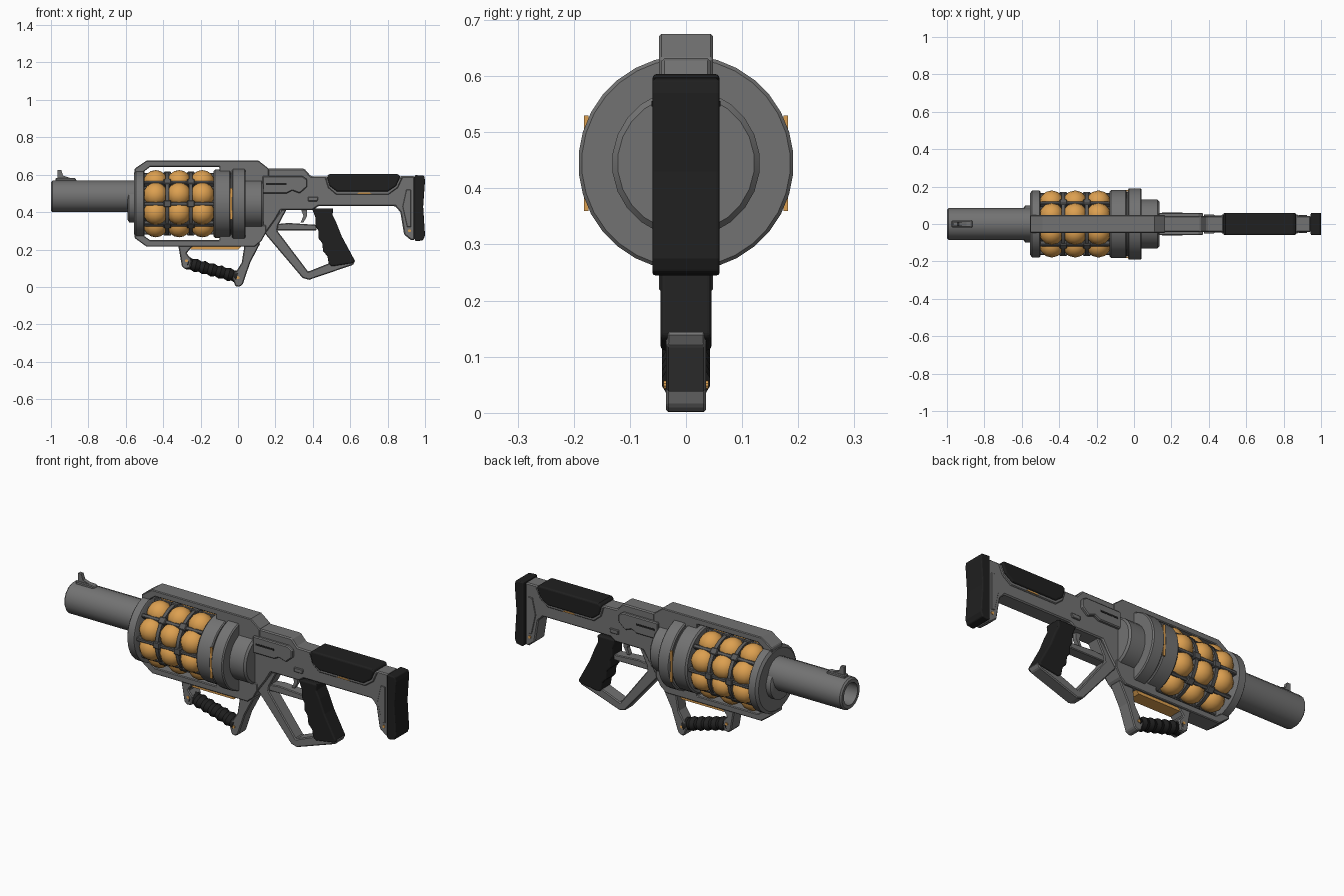
import bpy, bmesh, math
from mathutils import Matrix, Vector

if "Cube" in bpy.data.objects:
    bpy.data.objects.remove(bpy.data.objects["Cube"])


def material(name, col):
    m = bpy.data.materials.new(name)
    m.diffuse_color = (*col, 1)
    m.use_nodes = True
    m.node_tree.nodes["Principled BSDF"].inputs["Base Color"].default_value = m.diffuse_color
    return m


GREY = material("gunmetal grey", (0.17, 0.17, 0.17))
STRAP = material("strap grey", (0.10, 0.10, 0.10))
DARK = material("black rubber", (0.014, 0.014, 0.014))
ORANGE = material("orange", (0.72, 0.35, 0.08))
CZ = 0.445  # drum axis height


def finish(name, bm, mat, bevel=0.0, smooth=True, segs=1):
    bmesh.ops.remove_doubles(bm, verts=bm.verts, dist=1e-5)
    bmesh.ops.recalc_face_normals(bm, faces=bm.faces)
    me = bpy.data.meshes.new(name)
    bm.to_mesh(me)
    bm.free()
    me.materials.append(mat)
    ob = bpy.data.objects.new(name, me)
    bpy.context.collection.objects.link(ob)
    if smooth:
        bpy.context.view_layer.objects.active = ob
        ob.select_set(True)
        bpy.ops.object.shade_smooth_by_angle(angle=math.radians(35))
        ob.select_set(False)
    if bevel:
        b = ob.modifiers.new("bevel", 'BEVEL')
        b.width, b.segments, b.limit_method = bevel, segs, 'ANGLE'
        b.angle_limit = math.radians(40)
    return ob


def prism(name, pts, half, mat, bevel=0.0, segs=1, y=0.0):
    """Side profile (x, z) extruded across y."""
    bm = bmesh.new()
    f = bm.faces.new([bm.verts.new((px, y - half, pz)) for px, pz in pts])
    new = bmesh.ops.extrude_face_region(bm, geom=[f])["geom"]
    bmesh.ops.translate(bm, vec=(0, 2 * half, 0),
                        verts=[v for v in new if isinstance(v, bmesh.types.BMVert)])
    return finish(name, bm, mat, bevel, False, segs)


def lathe(name, prof, mat, n=32, mtx=None, closed=False):
    """Profile (x, radius) revolved about the x axis."""
    bm = bmesh.new()
    rings = []
    for px, r in prof:
        rings.append([bm.verts.new((px, r * math.cos(2 * math.pi * (i + .5) / n),
                                    r * math.sin(2 * math.pi * (i + .5) / n))) for i in range(n)])
    pairs = list(zip(rings, rings[1:]))
    if closed:
        pairs.append((rings[-1], rings[0]))
    for a, b in pairs:
        for i in range(n):
            j = (i + 1) % n
            bm.faces.new((a[i], a[j], b[j], b[i]))
    if not closed:
        bm.faces.new(rings[0])
        bm.faces.new(rings[-1])
    bm.transform(mtx or Matrix.Translation((0, 0, CZ)))
    return finish(name, bm, mat)


# Barrel with open bore, and front sight
up = Matrix.Translation((0, 0, 0.484))
lathe("barrel", [(-1, .078), (-.992, .086), (-.5, .086), (-.5, .06), (-1, .06)], GREY, 16, up, True)
lathe("bore_plug", [(-.72, .062), (-.71, .062)], DARK, 16, up)
prism("sight_base", [(-.975, .56), (-.975, .582), (-.87, .582), (-.86, .56)], .018, GREY, .004)
prism("front_sight", [(-.965, .575), (-.965, .625), (-.945, .625), (-.935, .595), (-.89, .58)], .01, GREY)

# Drum housing: front disc, axle boss, rear rings, rear cap
lathe("axle_boss", [(-.592, .085), (-.582, .1), (-.54, .1)], GREY, 24)
lathe("front_disc", [(-.556, .165), (-.545, .18), (-.505, .18), (-.5, .172)], GREY, 32)
lathe("rear_ring_front", [(-.13, .175), (-.122, .183), (-.045, .183), (-.04, .178)], GREY, 32)
lathe("rear_seam", [(-.045, .172), (-.028, .172)], STRAP, 32)
lathe("rear_ring_back", [(-.032, .185), (-.026, .192), (.034, .192), (.04, .186)], GREY, 32)
lathe("rear_cap", [(.03, .132), (.125, .132), (.135, .122)], GREY, 24)
lathe("drum_core", [(-.51, .125), (-.12, .125)], STRAP, 24)

# Orange charges: 3 rows of 8
bm = bmesh.new()
for cx in (-.44, -.315, -.19):
    for k in range(8):
        a = math.radians(22.5 + 45 * k)
        bmesh.ops.create_uvsphere(bm, u_segments=12, v_segments=8, radius=.066, matrix=Matrix.Translation(
            (cx, .123 * math.cos(a), CZ + .123 * math.sin(a))))
finish("drum_charges", bm, ORANGE)

# Cage straps: bands between rows and bars between columns
for i, cx in enumerate((-.3775, -.2525)):
    lathe(f"cage_band_{i}", [(cx - .009, .168), (cx + .009, .168), (cx + .009, .12), (cx - .009, .12)],
          STRAP, 24, None, True)
bm = bmesh.new()
for k in range(8):
    rot = Matrix.Translation((0, 0, CZ)) @ Matrix.Rotation(math.radians(45 * k), 4, 'X')
    bmesh.ops.create_cube(bm, size=1, matrix=rot @ Matrix.Translation((-.315, 0, .15))
                          @ Matrix.Diagonal((.39, .02, .03, 1)))
    for cx in (-.3775, -.2525):
        bmesh.ops.create_cube(bm, size=1, matrix=rot @ Matrix.Translation((cx, 0, .155))
                              @ Matrix.Diagonal((.04, .036, .032, 1)))
finish("cage_bars", bm, STRAP, .004, False)

# Frame beams above and below the drum
prism("top_beam", [(-.553, .56), (-.553, .632), (-.49, .675), (.11, .675), (.165, .632), (.165, .56),
                   (-.1, .56), (-.1, .642), (-.47, .642), (-.505, .615), (-.505, .56)], .048, GREY, .004)
prism("bottom_beam", [(-.553, .33), (-.553, .262), (-.49, .216), (.09, .216), (.125, .245), (.15, .29),
                      (.15, .33), (-.1, .33), (-.1, .25), (-.47, .25), (-.505, .275), (-.505, .33)],
      .048, GREY, .004)
prism("under_plate", [(-.255, .218), (-.255, .2), (0, .2), (.02, .218)], .036, ORANGE)

# Receiver and stock in one silhouette
prism("receiver_stock", [(.05, .3), (.05, .632), (.355, .632), (.39, .592), (.48, .59), (.49, .535),
                         (.53, .505), (.8, .505), (.845, .54), (.865, .592), (.945, .592), (.945, .25),
                         (.925, .25), (.888, .28), (.868, .4), (.84, .432), (.43, .432), (.4, .412),
                         (.23, .412), (.2, .36), (.15, .29)], .044, GREY, .006)
prism("cheek_pad", [(.475, .592), (.49, .54), (.53, .51), (.8, .51), (.845, .54), (.868, .592),
                    (.855, .604), (.49, .604)], .06, DARK, .016, 3)
prism("cheek_rim", [(.465, .585), (.482, .53), (.525, .494), (.805, .494), (.855, .53), (.88, .585)],
      .05, GREY, .004)
prism("cheek_stripe", [(.635, .498), (.65, .506), (.7, .506), (.715, .498)], .0535, ORANGE)
prism("butt_pad", [(.945, .25), (.955, .244), (.99, .25), (1, .275), (.99, .43), (1, .57), (.995, .595),
                   (.945, .598)], .06, DARK, .014, 3)

# Details on both sides of the receiver and stock
for s, side in ((-1, "right"), (1, "left")):
    prism(f"{side}_receiver_plate", [(.13, .5), (.13, .592), (.345, .592), (.37, .575), (.37, .535),
                                     (.33, .5), (.29, .515), (.26, .5)], .011, GREY, .005, 1, s * .049)
    prism(f"{side}_plate_slot", [(.15, .546), (.15, .556), (.26, .556), (.26, .546)], .003, DARK, 0, 1, s * .0585)
    prism(f"{side}_selector", [(.375, .458), (.375, .482), (.43, .482), (.425, .458)], .006, GREY, .003, 1, s * .046)
    prism(f"{side}_butt_panel", [(.905, .32), (.88, .43), (.9, .52), (.925, .52), (.925, .32)],
          .003, GREY, .002, 1, s * .045)
    prism(f"{side}_drum_stripe", [(-.043, .36), (-.043, .53), (-.03, .53), (-.03, .36)],
          .004, ORANGE, 0, 1, s * .178)
    for nm, rx, rz, ry in (("butt", .917, .3, .044), ("fore_front", -.275, .14, .04), ("fore_rear", .0, .05, .036)):
        lathe(f"{side}_{nm}_rivet", [(-.004, .008), (.004, .008)], ORANGE, 10,
              Matrix.Translation((rx, s * ry, rz)) @ Matrix.Rotation(math.pi / 2, 4, 'Z'))

# Trigger guard loop, trigger and pistol grip
prism("guard_loop", [(.235, .415), (.14, .29), (.345, .048), (.38, .038), (.615, .118), (.625, .145),
                     (.6, .15), (.49, .128), (.375, .082), (.21, .3), (.215, .33), (.26, .415)],
      .036, GREY, .005)
prism("guard_beam", [(.19, .302), (.2, .335), (.27, .342), (.42, .332), (.42, .302)], .03, GREY, .004)
prism("trigger", [(.335, .42), (.35, .38), (.335, .345), (.35, .345), (.37, .38), (.37, .42)], .012, GREY)
prism("pistol_grip", [(.395, .42), (.51, .42), (.505, .385), (.525, .345), (.555, .27), (.625, .14),
                      (.615, .128), (.5, .11), (.485, .125), (.478, .165), (.455, .19), (.45, .235),
                      (.43, .26), (.43, .3), (.415, .325), (.415, .37)], .045, DARK, .014, 3)
prism("grip_cap", [(.475, .095), (.475, .118), (.615, .145), (.627, .142), (.615, .118)], .034, GREY, .004)

# Foregrip with its two brackets
prism("front_bracket", [(-.32, .225), (-.3, .11), (-.285, .095), (-.255, .1), (-.25, .15), (-.275, .18),
                        (-.255, .205), (-.23, .225)], .04, GREY, .005)
prism("rear_bracket", [(.035, .225), (.02, .13), (-.03, .05), (-.015, .005), (.005, 0), (.025, .012),
                       (.065, .13), (.12, .235)], .036, GREY, .005)
a, b = Vector((-.27, 0, .127)), Vector((-.005, 0, .055))
L = (b - a).length
grip = [(L * i / 24, .034 + .004 * math.cos(i * math.pi / 2)) for i in range(25)]
lathe("foregrip", grip, DARK, 14, Matrix.Translation(a)
      @ Matrix.Rotation(math.atan2(a.z - b.z, b.x - a.x), 4, 'Y') @ Matrix.Diagonal((1, 1.15, .95, 1)))
